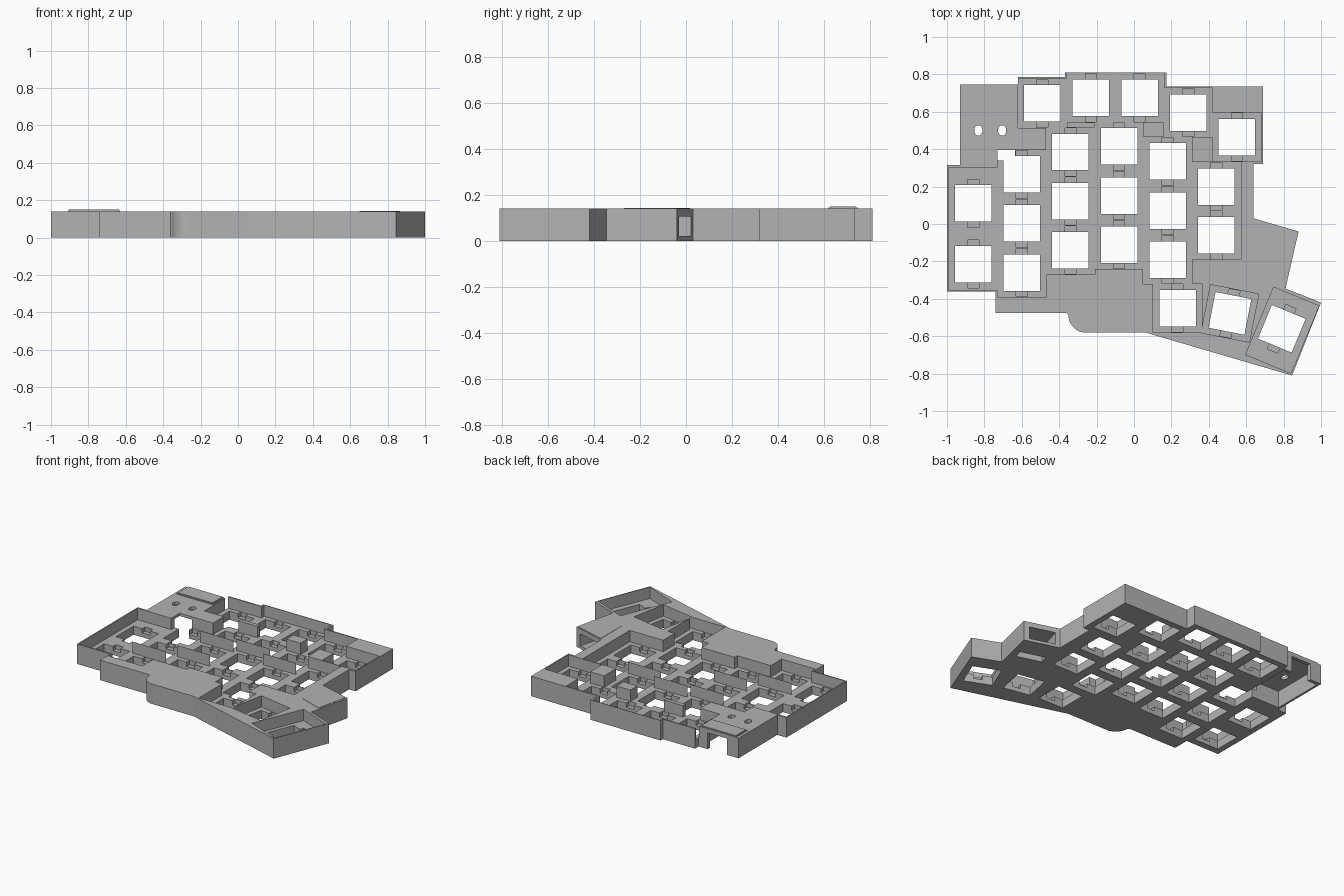
import bpy, bmesh, math
from mathutils import Matrix, Vector

if "Cube" in bpy.data.objects:
    bpy.data.objects.remove(bpy.data.objects["Cube"])

TOP, FLOOR, NOTCH = 0.14, 0.06, 0.03
CELL, HOLE = 0.262, 0.195

grey = bpy.data.materials.new("case grey")
grey.use_nodes = True
grey.diffuse_color = (0.45, 0.45, 0.45, 1)
grey.node_tree.nodes["Principled BSDF"].inputs["Base Color"].default_value = grey.diffuse_color


def finish(name, bm):
    bmesh.ops.recalc_face_normals(bm, faces=bm.faces[:])
    mesh = bpy.data.meshes.new(name)
    bm.to_mesh(mesh)
    bm.free()
    mesh.materials.append(grey)
    ob = bpy.data.objects.new(name, mesh)
    bpy.context.collection.objects.link(ob)
    return ob


def prism(name, points, z0, z1):
    bm = bmesh.new()
    face = bm.faces.new([bm.verts.new((x, y, z0)) for x, y in points])
    out = bmesh.ops.extrude_face_region(bm, geom=[face])
    bmesh.ops.translate(bm, vec=(0, 0, z1 - z0),
                        verts=[v for v in out["geom"] if isinstance(v, bmesh.types.BMVert)])
    return finish(name, bm)


def add_box(bm, x, y, w, d, z0, z1, turn=0, shift=0):
    """Box of size w by d turned about (x, y) and shifted along its own depth."""
    m = (Matrix.Translation((x, y, (z0 + z1) / 2)) @ Matrix.Rotation(math.radians(turn), 4, "Z")
         @ Matrix.Translation((0, shift, 0)) @ Matrix.Diagonal((w, d, z1 - z0, 1)))
    bmesh.ops.create_cube(bm, size=1, matrix=m)


def cut(target, name, bm):
    cutter = finish(name, bm)
    cutter.hide_render = True
    mod = target.modifiers.new(name, "BOOLEAN")
    mod.object, mod.operation, mod.solver, mod.use_self = cutter, "DIFFERENCE", "EXACT", True
    bpy.context.view_layer.objects.active = target
    bpy.ops.object.modifier_apply(modifier=mod.name)
    bpy.data.objects.remove(cutter)


# Key positions: x, y, turn
columns = {-0.86: (0.11, -0.215), -0.6: (0.265, 0.003, -0.26), -0.34: (0.385, 0.122, -0.14),
           -0.08: (0.415, 0.152, -0.11), 0.18: (0.335, 0.072, -0.19), 0.44: (0.2, -0.06)}
keys = [(x, y, 0) for x, ys in columns.items() for y in ys]
keys += [(-0.49, 0.645, 0), (-0.23, 0.675, 0), (0.03, 0.675, 0), (0.29, 0.595, 0), (0.55, 0.465, 0)]
keys += [(0.233, -0.45, 0), (0.513, -0.478, -11)]
wide_key = (0.79, -0.56, -22.5)

# Case body with a rounded front corner
arc = [(-0.26 - 0.09 * math.sin(a), -0.49 - 0.09 * math.cos(a))
       for a in (math.radians(d) for d in range(0, 91, 10))]
outline = [(-0.62, 0.745), (-0.62, 0.785), (-0.37, 0.785), (-0.37, 0.81), (0.175, 0.81),
           (0.175, 0.735), (0.69, 0.735), (0.69, 0.32), (0.64, 0.32), (0.64, 0.03),
           (0.88, -0.04), (0.81, -0.345), (1.0, -0.42), (0.845, -0.81), (0.06, -0.58)]
outline += arc + [(-0.36, -0.475), (-0.74, -0.475), (-0.74, -0.36), (-1, -0.36), (-1, 0.315),
                  (-0.93, 0.315), (-0.93, 0.745)]
case = prism("keyboard_case", outline, 0, TOP)

# Sunken key wells
bm = bmesh.new()
for x, y, turn in keys:
    if x != -0.86:
        add_box(bm, x, y, CELL, CELL, FLOOR, 0.2, turn)
add_box(bm, -0.86, -0.025, CELL, 0.654, FLOOR, 0.2)
add_box(bm, 0.793, -0.568, CELL, 0.39, FLOOR, 0.2, wide_key[2])
cut(case, "well_cutter", bm)

# Switch openings and their clip notches
bm = bmesh.new()
for x, y, turn in keys + [wide_key]:
    add_box(bm, x, y, HOLE, HOLE, -0.1, 0.2, turn)
cut(case, "switch_cutter", bm)
bm = bmesh.new()
for x, y, turn in keys + [wide_key]:
    for side in (-1, 1):
        add_box(bm, x, y, 0.06, 0.045, NOTCH, FLOOR + 0.02, turn, side * 0.106)
cut(case, "notch_cutter", bm)

# Controller bay, open below, with its rear connector opening
bm = bmesh.new()
add_box(bm, -0.775, 0.53, 0.28, 0.38, -0.1, 0.12)
add_box(bm, -0.765, 0.72, 0.15, 0.2, -0.1, 0.115)
cut(case, "bay_cutter", bm)

# Two oval button holes
bm = bmesh.new()
for x in (-0.832, -0.705):
    bmesh.ops.create_cone(bm, segments=24, radius1=1, radius2=1, depth=0.1, cap_ends=True,
                          matrix=Matrix.Translation((x, 0.5, TOP)) @ Matrix.Diagonal((0.022, 0.028, 1, 1)))
cut(case, "button_cutter", bm)

# Cable jack pocket behind the slanted rear face, with a slot underneath
bm = bmesh.new()
add_box(bm, 0.757, -0.005, 0.18, 0.3, 0.02, 0.105, -16.3, -0.06)
add_box(bm, 0.757, -0.005, 0.18, 0.06, -0.1, 0.06, -16.3, -0.18)
cut(case, "jack_cutter", bm)

# Raised connector cover
bm = bmesh.new()
add_box(bm, -0.77, 0.682, 0.28, 0.125, 0.125, 0.15)
bmesh.ops.bevel(bm, geom=[e for e in bm.edges if all(v.co.z > TOP for v in e.verts)],
                offset=0.006, segments=2, affect="EDGES")
finish("connector_cover", bm)

# Slightly raised jack cover
prism("jack_cover", [(0.65, 0.018), (0.865, -0.045), (0.815, -0.27), (0.65, -0.21)], 0.13, 0.142)
